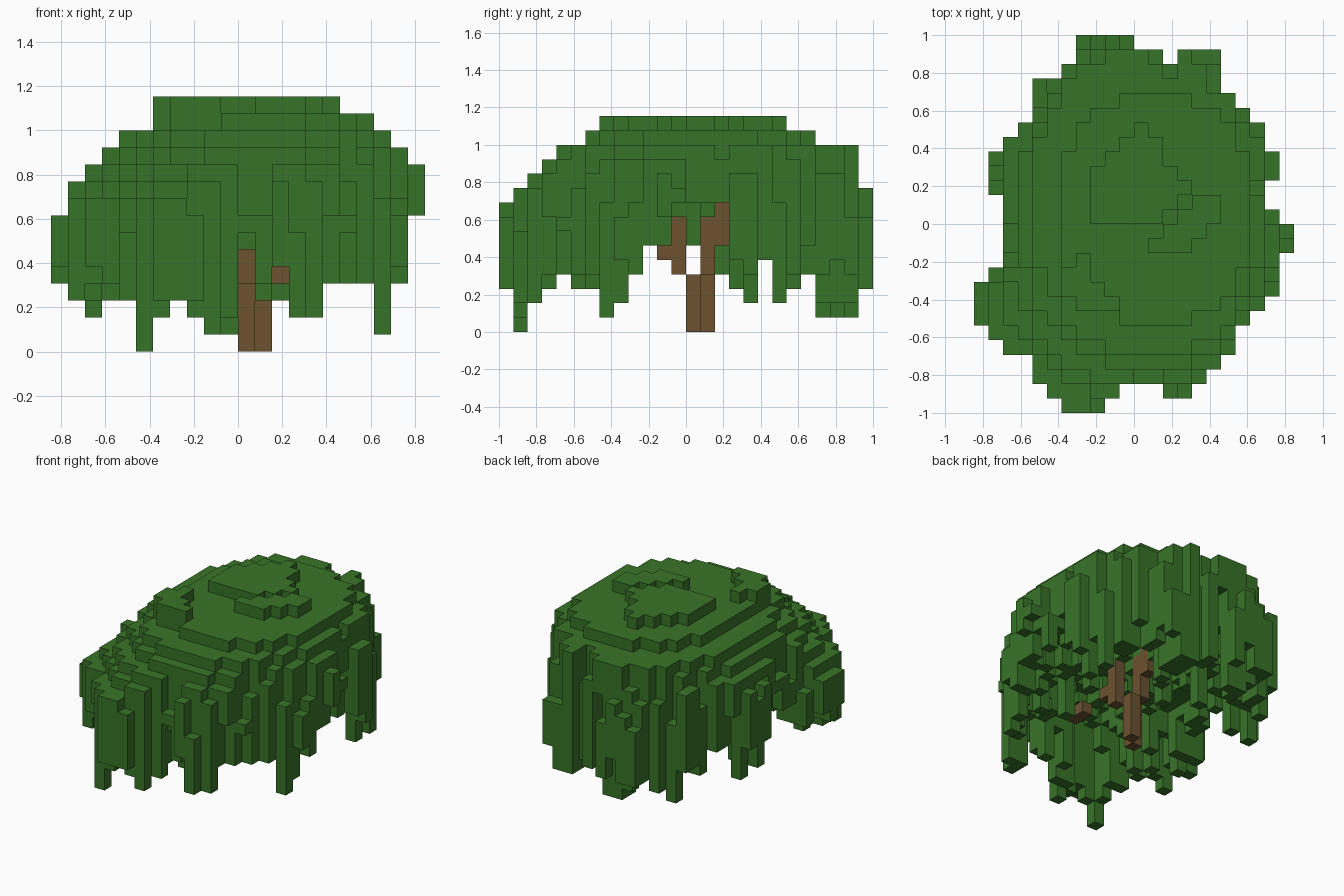
import bpy, bmesh, random
from mathutils import Vector

random.seed(11)
U = 2 / 26  # edge of one block

cube = bpy.data.objects.get("Cube")
if cube:
    bpy.data.objects.remove(cube, do_unlink=True)


def make_material(name, rgb):
    mat = bpy.data.materials.new(name)
    mat.use_nodes = True
    color = (*rgb, 1)
    mat.diffuse_color = color
    bsdf = next(n for n in mat.node_tree.nodes if n.type == 'BSDF_PRINCIPLED')
    bsdf.inputs["Base Color"].default_value = color
    return mat


def block_object(name, cells, mat):
    """Build one mesh from the outer faces of a set of grid cells."""
    bm = bmesh.new()
    verts = {}

    def vert(corner):
        key = tuple(corner)
        if key not in verts:
            verts[key] = bm.verts.new(Vector(key) * U)
        return verts[key]

    for cell in cells:
        for axis in range(3):
            b, c = (axis + 1) % 3, (axis + 2) % 3
            for side in (0, 1):
                near = list(cell)
                near[axis] += 1 if side else -1
                if tuple(near) in cells:
                    continue
                ring = []
                for db, dc in ((0, 0), (1, 0), (1, 1), (0, 1)):
                    p = list(cell)
                    p[axis] += side
                    p[b] += db
                    p[c] += dc
                    ring.append(vert(p))
                bm.faces.new(ring if side else ring[::-1])
    mesh = bpy.data.meshes.new(name)
    bm.to_mesh(mesh)
    bm.free()
    mesh.materials.append(mat)
    obj = bpy.data.objects.new(name, mesh)
    bpy.context.collection.objects.link(obj)
    return obj


def box(x, y, z):
    """Cells of a box given as (start, end) ranges."""
    return {(i, j, k) for i in range(*x) for j in range(*y) for k in range(*z)}


# Canopy outline: x span of every row, front to back
spans = [(-5, -2), (-6, -1), (-7, 5), (-7, 6), (-9, 7), (-10, 7), (-11, 8),
         (-11, 9), (-11, 10), (-10, 10), (-9, 10), (-9, 11), (-9, 11), (-9, 10),
         (-9, 9), (-10, 9), (-10, 10), (-10, 10), (-9, 9), (-8, 9), (-7, 8),
         (-7, 7), (-7, 6), (-5, 6), (-4, 2), (-4, 0)]
footprint = {(x, row - 13) for row, (a, b) in enumerate(spans) for x in range(a, b)}
footprint |= {(x, 11) for x in range(3, 6)} | {(x, -12) for x in (2, 3)}

# Lowest leaf level per column (across) and per row (front to back)
hem_x = dict(zip(range(-11, 11), [int(c) for c in "3323302321163322444148"]))
hem_y = dict(zip(range(-13, 13), [int(c) for c in "30233331246666643242341113"]))
side_opening = {-1: 8, 1: 8, 2: 9}  # rows where the left side bares the branches

# Stepped dome: level, x range, y range
terraces = [(14, -5, 8, -7, 9), (13, -7, 9, -9, 12), (12, -8, 10, -10, 12),
            (11, -9, 11, -11, 13), (10, -10, 11, -12, 13)]

# Raised patches on the crown: row -> x span
crown_patches = [
    {6: (0, 1), 5: (-1, 2), 4: (-2, 2), 3: (-3, 3), 2: (-3, 4), 1: (-3, 3), 0: (-3, 2)},
    {1: (4, 6), 0: (3, 6), -1: (2, 5), -2: (1, 4)},
    {-3: (-4, -3), -4: (-5, -3), -5: (-5, -2), -6: (-4, -1)}]
crown = {(x, y) for patch in crown_patches for y, s in patch.items() for x in range(*s)}


def edge_depth(x, y):
    """Number of cells between this column and the outline."""
    for d in range(1, 5):
        ring = ((d, 0), (-d, 0), (0, d), (0, -d))
        if any((x + i, y + j) not in footprint for i, j in ring):
            return d
    return 5


def top_level(x, y):
    if (x, y) in crown:
        return 15
    # Outer strands start lower, so the sides step down
    drop = random.choice((0, 0, 1, 2, 3)) if edge_depth(x, y) == 1 else 0
    for level, x0, x1, y0, y1 in terraces:
        u = abs(2 * x + 1 - x0 - x1) / (x1 - x0)
        v = abs(2 * y + 1 - y0 - y1) / (y1 - y0)
        if u ** 2.3 + v ** 2.3 < 1:
            return level - drop
    return 9 - drop // 2


def bottom_level(x, y):
    low = max(hem_x[x], hem_y[y])
    if x > 1:
        low = max(low, side_opening.get(y, 0))
    if x == 2 and y < -5:
        low = max(low, 5)
    depth = edge_depth(x, y)
    if depth <= 2:
        return low if low < 3 else low + random.choice((0, 0, 0, 1, 2, 4))
    if random.random() < 0.45 - depth * 0.06:
        return low + random.choice((0, 1, 2, 3))
    return max(low, random.choice((7, 8, 9, 10)))


# Trunk of two diagonal posts, and forking branches
trunk = box((0, 1), (0, 1), (0, 4)) | box((1, 2), (1, 2), (0, 4))
branches = (box((0, 1), (1, 2), (4, 8)) | box((0, 1), (2, 3), (6, 9))
            | box((1, 2), (-1, 0), (4, 8)) | box((1, 2), (-2, -1), (5, 6))
            | box((2, 3), (-5, -3), (4, 5)))

# Leaf columns hanging from the dome
leaves = set()
for x, y in sorted(footprint):
    top = top_level(x, y)
    low = min(bottom_level(x, y), top - 1)
    leaves |= box((x, x + 1), (y, y + 1), (low, top))
leaves -= trunk | branches

green = make_material("leaf_green", (0.039, 0.172, 0.021))
brown = make_material("bark_brown", (0.150, 0.085, 0.030))
block_object("canopy", leaves, green)
block_object("trunk", trunk, brown)
block_object("branches", branches, brown)
